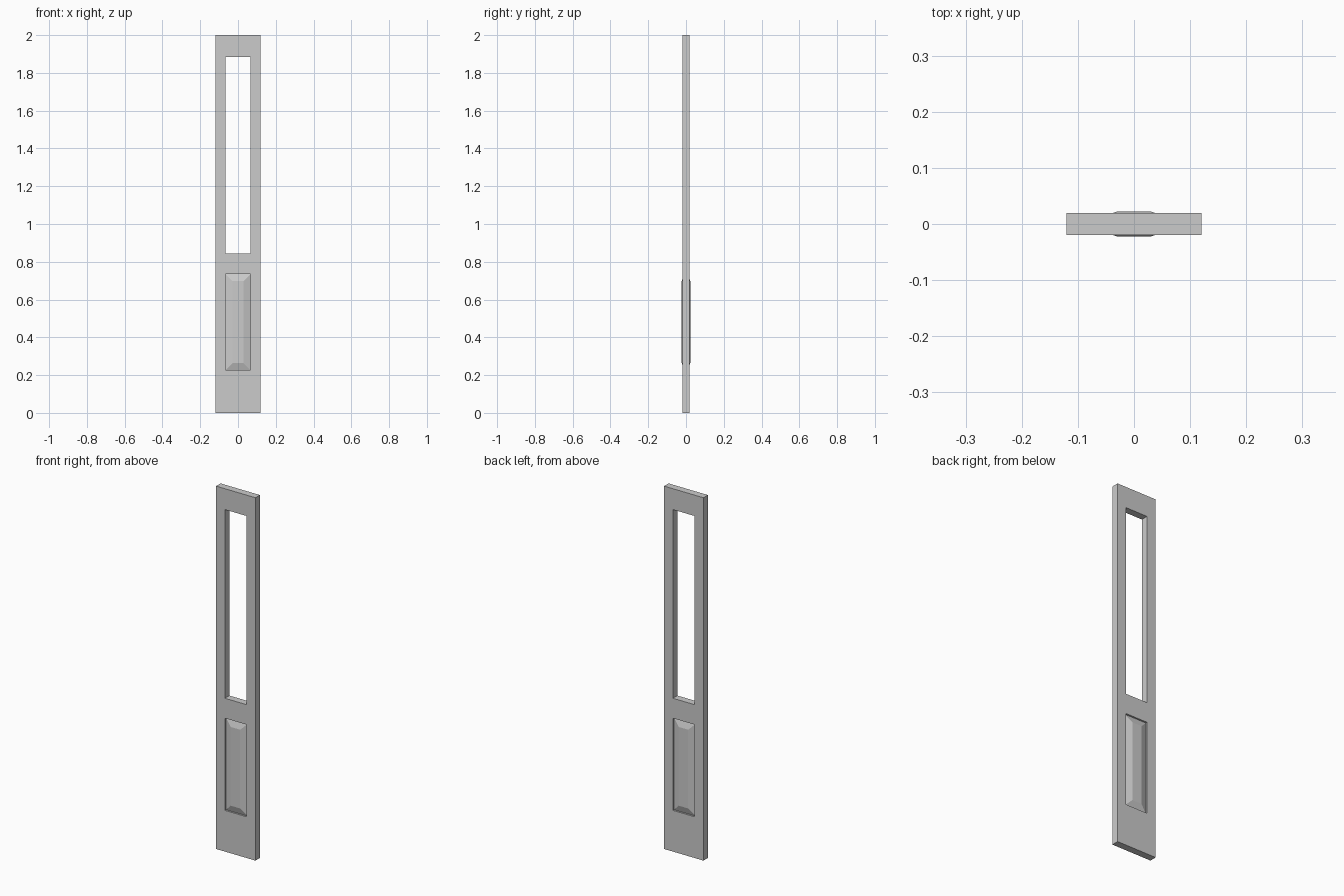
import bpy
import bmesh

cube = bpy.data.objects.get("Cube")
if cube:
    bpy.data.objects.remove(cube, do_unlink=True)

GREY = (0.6, 0.6, 0.6, 1.0)
mat = bpy.data.materials.new("plain grey")
mat.use_nodes = True
mat.diffuse_color = GREY
mat.node_tree.nodes["Principled BSDF"].inputs["Base Color"].default_value = GREY

WIDTH, THICK, HEIGHT = 0.12, 0.0195, 2.0      # half width, half thickness, height
OPEN_X = 0.066                                # half width of both openings
WINDOW = (0.845, 1.885)
PANEL = (0.227, 0.735)


def finish(name, bm):
    bmesh.ops.remove_doubles(bm, verts=bm.verts, dist=1e-5)
    bmesh.ops.recalc_face_normals(bm, faces=bm.faces)
    mesh = bpy.data.meshes.new(name)
    bm.to_mesh(mesh)
    bm.free()
    mesh.materials.append(mat)
    obj = bpy.data.objects.new(name, mesh)
    bpy.context.collection.objects.link(obj)
    return obj


# Frame: a flat sheet of cells with two openings, thickened and cleaned of seams
bm = bmesh.new()
xs = [-WIDTH, -OPEN_X, OPEN_X, WIDTH]
zs = [0, *PANEL, *WINDOW, HEIGHT]
for i in range(3):
    for j in range(5):
        if i == 1 and j in (1, 3):
            continue
        corners = [(xs[i], zs[j]), (xs[i + 1], zs[j]),
                   (xs[i + 1], zs[j + 1]), (xs[i], zs[j + 1])]
        bm.faces.new([bm.verts.new((x, 0, z)) for x, z in corners])
frame = finish("door_frame", bm)
solid = frame.modifiers.new("thickness", "SOLIDIFY")
solid.thickness = 2 * THICK
solid.offset = 0

# Raised panel: rectangular rings lofted from the back field to the front field
EDGE_Y, FIELD_Y, SLOPE = 0.010, 0.0225, 0.037
bm = bmesh.new()
rings = []
for y, inset in ((-FIELD_Y, SLOPE), (-EDGE_Y, 0), (EDGE_Y, 0), (FIELD_Y, SLOPE)):
    x, low, high = OPEN_X - inset, PANEL[0] + inset, PANEL[1] - inset
    rings.append([bm.verts.new((px, y, pz)) for px, pz in
                  ((-x, low), (x, low), (x, high), (-x, high))])
for a, b in zip(rings, rings[1:]):
    for k in range(4):
        n = (k + 1) % 4
        bm.faces.new((a[k], a[n], b[n], b[k]))
bm.faces.new(rings[0])
bm.faces.new(rings[-1])
finish("raised_panel", bm)
